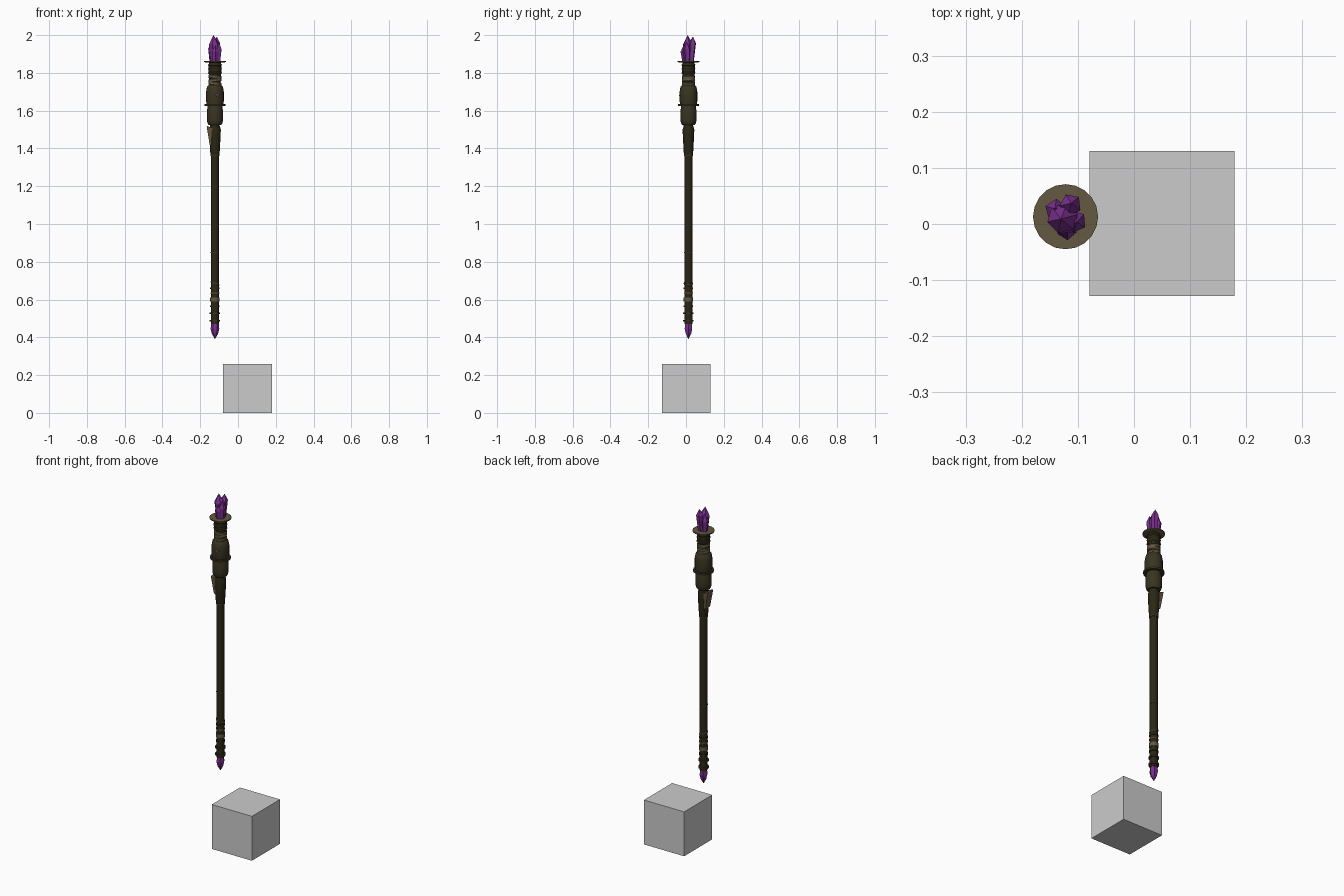
import bpy, bmesh, math
from mathutils import Vector, Matrix

if "Cube" in bpy.data.objects:
    bpy.data.objects.remove(bpy.data.objects["Cube"])

CX, CY = -0.122, 0.013   # staff axis


def material(name, rgb):
    m = bpy.data.materials.new(name)
    m.diffuse_color = (*rgb, 1)
    m.use_nodes = True
    m.node_tree.nodes["Principled BSDF"].inputs["Base Color"].default_value = m.diffuse_color
    return m


WOOD = material("dark olive wood", (0.024, 0.020, 0.007))
IRON = material("dark bronze", (0.040, 0.034, 0.015))
LEATHER = material("worn leather", (0.125, 0.098, 0.052))
PURPLE = material("purple crystal", (0.20, 0.030, 0.28))
GREY = material("grey", (0.60, 0.60, 0.60))


def add(name, bm, mat, smooth=False):
    bmesh.ops.recalc_face_normals(bm, faces=bm.faces)
    me = bpy.data.meshes.new(name)
    bm.to_mesh(me)
    bm.free()
    me.materials.append(mat)
    ob = bpy.data.objects.new(name, me)
    bpy.context.collection.objects.link(ob)
    if smooth:
        bpy.ops.object.select_all(action='DESELECT')
        ob.select_set(True)
        bpy.context.view_layer.objects.active = ob
        bpy.ops.object.shade_smooth_by_angle(angle=math.radians(35))
    return ob


def lathe(name, profile, mat, sides=20, smooth=True, matrix=None):
    """Spin (radius, height) points round the staff axis and cap the ends."""
    bm = bmesh.new()
    rings = []
    for r, z in profile:
        if r == 0:
            rings.append([bm.verts.new((0, 0, z))])
        else:
            rings.append([bm.verts.new((r * math.cos(2 * math.pi * i / sides),
                                        r * math.sin(2 * math.pi * i / sides), z))
                          for i in range(sides)])
    for a, b in zip(rings, rings[1:]):
        for i in range(sides):
            j = (i + 1) % sides
            quad = [a[i % len(a)], a[j % len(a)], b[j % len(b)], b[i % len(b)]]
            bm.faces.new(list(dict.fromkeys(quad)))
    for ring in (rings[0], rings[-1]):
        if len(ring) > 1:
            bm.faces.new(ring)
    bm.transform(matrix or Matrix.Translation((CX, CY, 0)))
    return add(name, bm, mat, smooth)


def crystal(name, base, tip, r, shoulder, sides=6, turn=0.0):
    """Faceted shard from base to tip."""
    base, tip = Vector(base), Vector(tip)
    d = tip - base
    m = (Matrix.Translation(base) @ d.to_track_quat('Z', 'Y').to_matrix().to_4x4()
         @ Matrix.Rotation(turn, 4, 'Z'))
    L = d.length
    lathe(name, [(r * 0.75, 0), (r, L * shoulder), (0, L)], PURPLE, sides, False, m)


# Base cube
bm = bmesh.new()
bmesh.ops.create_cube(bm, size=0.258)
bm.transform(Matrix.Translation((0.05, 0.001, 0.129)))
add("base_cube", bm, GREY)

# Shaft and its tapering upper socket
lathe("shaft", [(0.021, 0.47), (0.021, 1.54)], WOOD, 16)
lathe("shaft_socket", [(0.021, 1.36), (0.025, 1.38), (0.030, 1.47), (0.031, 1.50),
                       (0.025, 1.52), (0.025, 1.54)], WOOD, 16)

# Head: lower drum, ring, upper drum, neck
lathe("lower_drum", [(0.034, 1.525), (0.040, 1.535), (0.043, 1.55),
                     (0.043, 1.60), (0.039, 1.615), (0.039, 1.63)], IRON)
lathe("drum_ring", [(0.055, 1.625), (0.055, 1.635)], IRON)
lathe("upper_drum", [(0.044, 1.633), (0.047, 1.65), (0.047, 1.70),
                     (0.042, 1.728), (0.032, 1.738)], IRON)
lathe("neck", [(0.030, 1.73), (0.031, 1.79), (0.036, 1.82), (0.031, 1.86)], WOOD)
for i, z in enumerate((1.800, 1.822, 1.842)):
    lathe(f"neck_band_{i}", [(0.033, z - 0.006), (0.037, z), (0.033, z + 0.006)], IRON)
lathe("crystal_dish", [(0.050, 1.855), (0.058, 1.858), (0.058, 1.864)], LEATHER)

# Leather wraps on the neck, slightly tilted
for i in range(3):
    m = (Matrix.Translation((CX, CY, 1.742 + 0.018 * i))
         @ Matrix.Rotation(0.12 * (-1) ** i, 4, 'Y'))
    lathe(f"neck_wrap_{i}", [(0.031, -0.009), (0.035, -0.005), (0.035, 0.007), (0.031, 0.011)],
          LEATHER, 14, True, m)

# Loose leather flap on the left of the socket
bm = bmesh.new()
bmesh.ops.create_cube(bm, size=1)
for v in bm.verts:
    low = v.co.z < 0
    v.co = (v.co.x * (0.026 if low else 0.034) + (0.008 if low else -0.004),
            v.co.y * (0.040 if low else 0.052), v.co.z * 0.10 - 0.012 * v.co.x)
bm.transform(Matrix.Translation((CX - 0.023, CY, 1.463)))
add("leather_flap", bm, LEATHER)

# Lower bands and wraps
for i, (z, h, r, mat) in enumerate([(0.85, 0.006, 0.0225, IRON), (0.66, 0.008, 0.025, WOOD),
                                    (0.635, 0.006, 0.024, LEATHER), (0.60, 0.022, 0.025, LEATHER),
                                    (0.565, 0.008, 0.025, WOOD), (0.528, 0.008, 0.028, IRON),
                                    (0.488, 0.010, 0.028, IRON), (1.365, 0.008, 0.024, IRON)]):
    lathe(f"shaft_band_{i}", [(r, z - h / 2), (r, z + h / 2)], mat, 16)
m = Matrix.Translation((CX, CY, 0.685)) @ Matrix.Rotation(0.4, 4, 'Y')
lathe("shaft_cord", [(0.024, -0.004), (0.026, 0), (0.024, 0.004)], LEATHER, 14, True, m)

# Crystals: foot spike, small gem on the drum, cluster on top
lathe("foot_crystal", [(0.018, 0.49), (0.023, 0.445), (0.017, 0.42), (0, 0.39)],
      PURPLE, 6, False)
crystal("drum_gem", (CX + 0.012, CY - 0.043, 1.68), (CX + 0.012, CY - 0.051, 1.68), 0.008, 0.4)
crystal("main_crystal", (CX, CY, 1.855), (CX - 0.008, CY - 0.004, 2.0), 0.028, 0.66, 6, 0.3)
crystal("back_crystal", (CX + 0.006, CY + 0.014, 1.855), (CX + 0.010, CY + 0.024, 1.992),
        0.020, 0.75, 5, 0.5)
crystal("right_crystal", (CX + 0.014, CY - 0.006, 1.855), (CX + 0.020, CY - 0.010, 1.965),
        0.020, 0.65, 5, 1.0)
crystal("left_crystal", (CX - 0.014, CY + 0.008, 1.855), (CX - 0.019, CY + 0.014, 1.968),
        0.020, 0.65, 5, 0.2)
crystal("front_crystal", (CX + 0.001, CY - 0.018, 1.855), (CX + 0.003, CY - 0.027, 1.945),
        0.018, 0.65, 5, 0.8)
